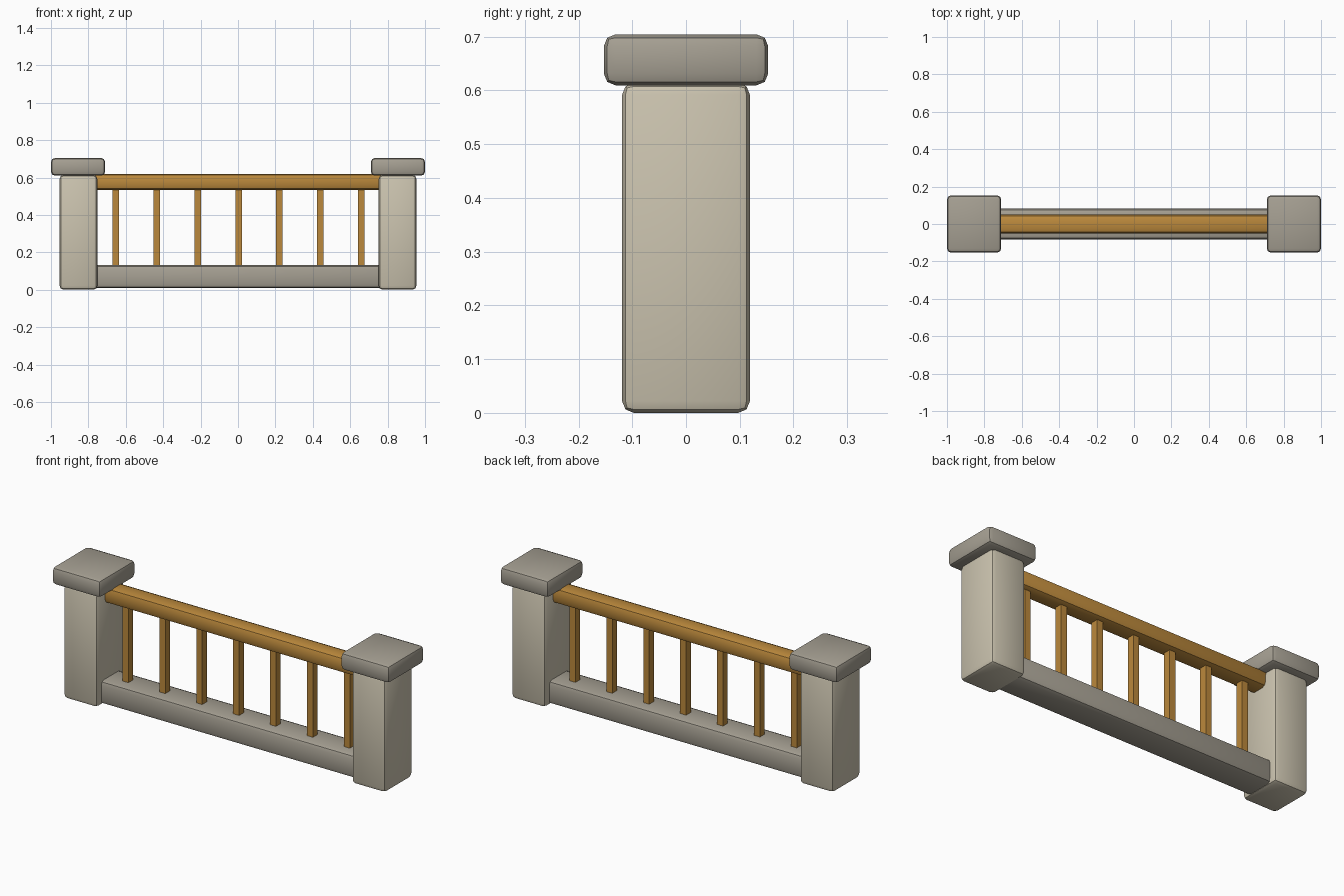
import bpy
import math

if "Cube" in bpy.data.objects:
    bpy.data.objects.remove(bpy.data.objects["Cube"])


def material(name, rgb):
    m = bpy.data.materials.new(name)
    m.diffuse_color = (*rgb, 1)
    m.use_nodes = True
    m.node_tree.nodes["Principled BSDF"].inputs["Base Color"].default_value = m.diffuse_color
    return m


POST_STONE = material("pale stone", (0.60, 0.55, 0.43))
CAP_STONE = material("grey stone", (0.38, 0.35, 0.29))
WOOD = material("golden wood", (0.50, 0.25, 0.045))


def block(name, center, size, mat, bevel, segments=2):
    """Box with rounded edges, smooth shaded."""
    bpy.ops.mesh.primitive_cube_add(size=1, location=center)
    ob = bpy.context.object
    ob.name = name
    ob.scale = size
    bpy.ops.object.transform_apply(location=False, rotation=False, scale=True)
    ob.data.materials.append(mat)
    if bevel:
        mod = ob.modifiers.new("rounding", 'BEVEL')
        mod.width = bevel
        mod.segments = segments
        bpy.ops.object.modifier_apply(modifier=mod.name)
        bpy.ops.object.shade_smooth_by_angle(angle=math.radians(40))
    return ob


# End posts with overhanging caps
for side, label in ((-1, "left"), (1, "right")):
    block(f"{label}_post", (side * 0.853, 0, 0.307), (0.202, 0.238, 0.614), POST_STONE, 0.022)
    block(f"{label}_cap", (side * 0.855, 0, 0.657), (0.29, 0.306, 0.095), CAP_STONE, 0.022)

# Rails running into the posts
block("bottom_rail", (0, 0, 0.07), (1.62, 0.164, 0.124), CAP_STONE, 0.022)
block("top_rail", (0, 0, 0.577), (1.62, 0.10, 0.086), WOOD, 0.024)

# Balusters, sunk into both rails
for i in range(7):
    block(f"baluster_{i + 1}", ((i - 3) * 0.2185 + 0.003, 0, 0.33), (0.035, 0.04, 0.46), WOOD, 0)
